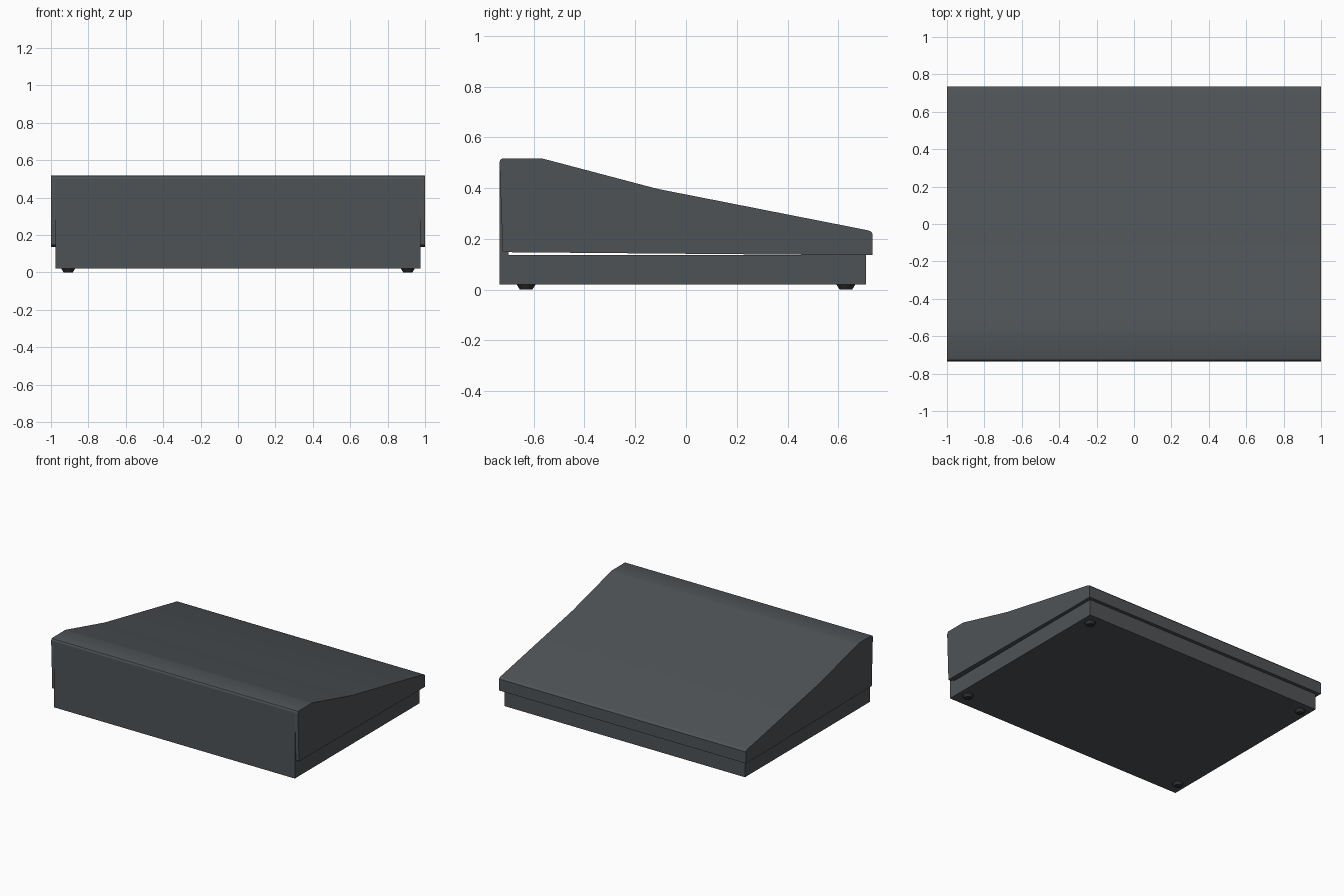
import bpy, bmesh, math

if "Cube" in bpy.data.objects:
    bpy.data.objects.remove(bpy.data.objects["Cube"])


def material(name, rgb):
    m = bpy.data.materials.new(name)
    m.diffuse_color = (*rgb, 1)
    m.use_nodes = True
    m.node_tree.nodes["Principled BSDF"].inputs["Base Color"].default_value = m.diffuse_color
    return m


CASE = material("charcoal_grey", (0.078, 0.086, 0.093))
RUBBER = material("dark_rubber", (0.03, 0.031, 0.033))


def extrude_profile(name, profile, half_width, mat):
    """Extrude a closed (y, z) outline along x, symmetric about x = 0."""
    bm = bmesh.new()
    a = [bm.verts.new((-half_width, y, z)) for y, z in profile]
    b = [bm.verts.new((half_width, y, z)) for y, z in profile]
    n = len(profile)
    bm.faces.new(a)
    bm.faces.new(b[::-1])
    for i in range(n):
        j = (i + 1) % n
        bm.faces.new((a[i], b[i], b[j], a[j]))
    bmesh.ops.recalc_face_normals(bm, faces=bm.faces)
    me = bpy.data.meshes.new(name)
    bm.to_mesh(me)
    bm.free()
    me.materials.append(mat)
    ob = bpy.data.objects.new(name, me)
    bpy.context.collection.objects.link(ob)
    bpy.ops.object.select_all(action='DESELECT')
    ob.select_set(True)
    bpy.context.view_layer.objects.active = ob
    bpy.ops.object.shade_smooth_by_angle(angle=math.radians(32))
    return ob


# sloping lid, overhanging the base at both sides and the back
lid = [(-0.735, 0.5), (-0.733, 0.509), (-0.728, 0.515), (-0.718, 0.518),
       (-0.575, 0.518), (-0.558, 0.515), (-0.13, 0.402), (-0.1, 0.395),
       (0.718, 0.234), (0.728, 0.23), (0.735, 0.221),
       (0.735, 0.137), (0.55, 0.137), (-0.722, 0.148)]
extrude_profile("sloping_lid", lid, 1.0, CASE)

# narrower front panel, flush with the base below it
front = [(-0.735, 0.137), (-0.735, 0.5), (-0.70, 0.5), (-0.70, 0.137)]
extrude_profile("front_panel", front, 0.975, CASE)

# base tray
base = [(-0.735, 0.02), (-0.735, 0.137), (0.71, 0.137), (0.71, 0.02)]
extrude_profile("base_tray", base, 0.975, CASE)

# four tapered round feet
for sx, side in ((-1, "left"), (1, "right")):
    for sy, end in ((-1, "front"), (1, "back")):
        bpy.ops.mesh.primitive_cone_add(vertices=24, radius1=0.024, radius2=0.037,
                                        depth=0.02, location=(sx * 0.908, sy * 0.63, 0.01))
        foot = bpy.context.object
        foot.name = f"foot_{end}_{side}"
        foot.data.materials.append(RUBBER)
        bpy.ops.object.shade_smooth_by_angle(angle=math.radians(30))
